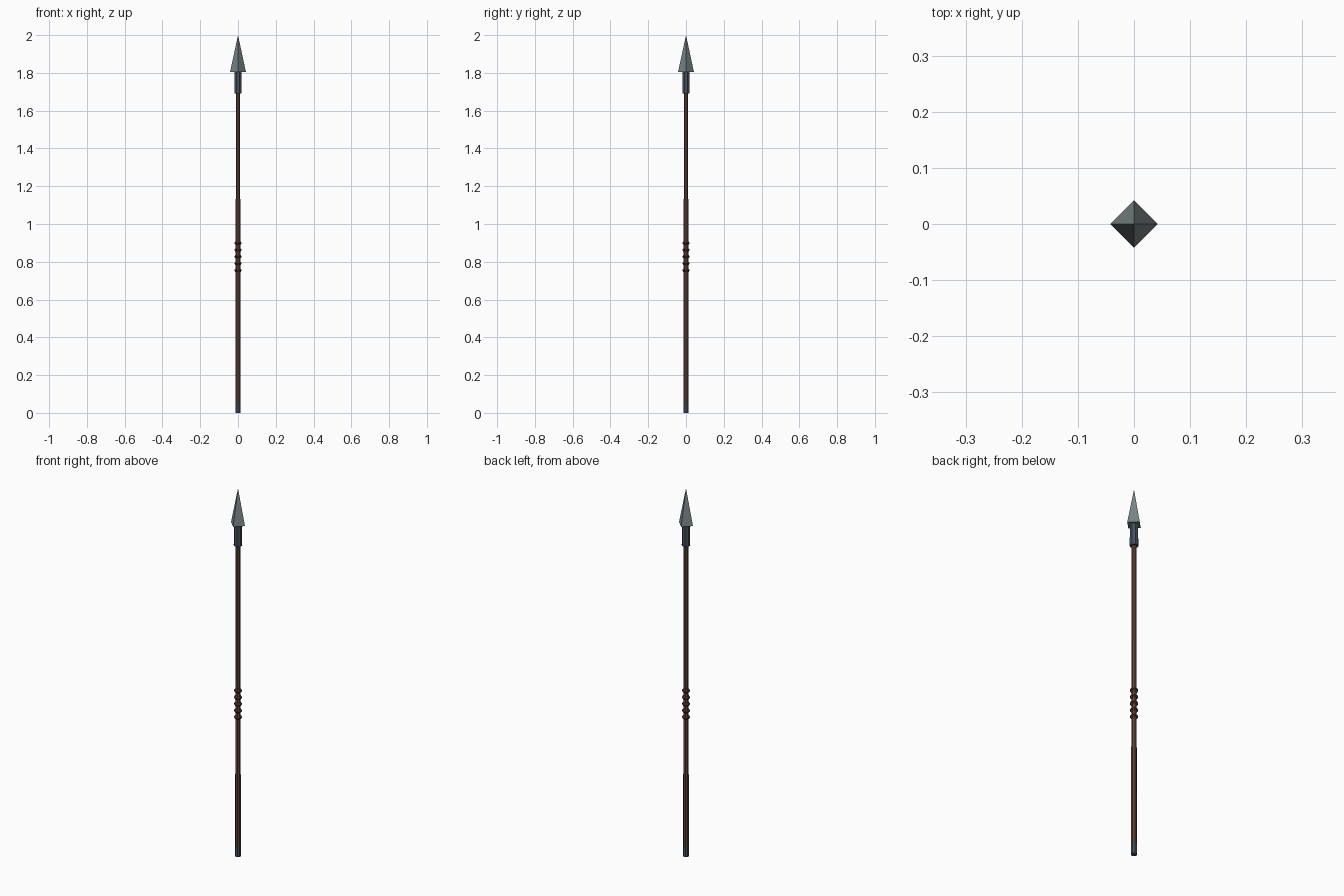
import bpy
import math

if "Cube" in bpy.data.objects:
    bpy.data.objects.remove(bpy.data.objects["Cube"])


def material(name, rgb):
    m = bpy.data.materials.new(name)
    m.diffuse_color = (*rgb, 1)
    m.use_nodes = True
    m.node_tree.nodes["Principled BSDF"].inputs["Base Color"].default_value = m.diffuse_color
    return m


wood = material("dark_wood", (0.11, 0.055, 0.035))
leather = material("leather", (0.07, 0.03, 0.018))
iron = material("dark_iron", (0.06, 0.085, 0.11))
steel = material("steel", (0.19, 0.23, 0.235))


def cone(name, z0, z1, r0, r1, sides, mat, turn=0.0):
    bpy.ops.mesh.primitive_cone_add(vertices=sides, radius1=r0, radius2=r1,
                                    depth=z1 - z0, location=(0, 0, (z0 + z1) / 2),
                                    rotation=(0, 0, turn))
    ob = bpy.context.object
    ob.name = name
    ob.data.materials.append(mat)
    return ob


# Slightly tapered wooden shaft
cone("shaft", 0.02, 1.75, 0.0145, 0.012, 8, wood, math.pi / 8)

# Iron butt cap and head socket
cone("butt_cap", 0, 0.055, 0.0155, 0.0155, 8, iron, math.pi / 8)
cone("head_socket", 1.69, 1.81, 0.0215, 0.0205, 8, iron, math.pi / 8)

# Four-sided pyramid head with edges on the axes
cone("spear_head", 1.805, 2.0, 0.042, 0, 4, steel)

# Leather grip rings
for i in range(5):
    bpy.ops.mesh.primitive_torus_add(major_segments=8, minor_segments=4,
                                     major_radius=0.0145, minor_radius=0.0065,
                                     location=(0, 0, 0.755 + i * 0.036),
                                     rotation=(0, 0, math.pi / 8))
    ring = bpy.context.object
    ring.name = f"grip_ring_{i + 1}"
    ring.scale.z = 1.5
    ring.data.materials.append(leather)
